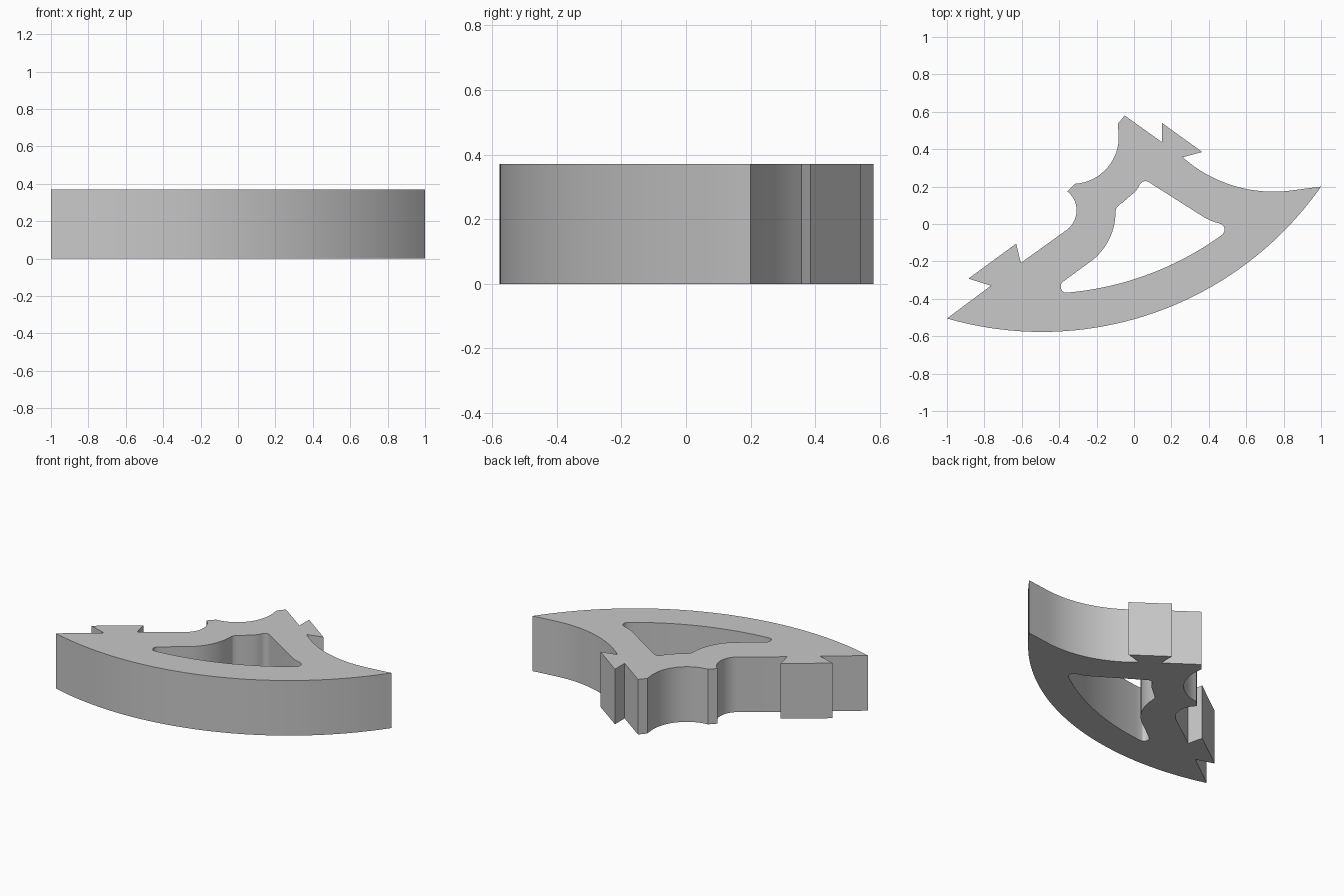
import bpy, bmesh, math
from mathutils import Vector

HEIGHT = 0.37

cube = bpy.data.objects.get("Cube")
if cube:
    bpy.data.objects.remove(cube, do_unlink=True)


def arc(a, mid, b, steps):
    """Points on the circle through a, mid and b, in that order."""
    a, mid, b = Vector(a), Vector(mid), Vector(b)
    u, v = mid - a, b - a
    d = 2 * (u.x * v.y - u.y * v.x)
    uu, vv = u.length_squared, v.length_squared
    centre = a + Vector((v.y * uu - u.y * vv, u.x * vv - v.x * uu)) / d
    start = math.atan2(*(a - centre).yx)
    end = math.atan2(*(b - centre).yx)
    sweep = (end - start) % math.tau
    if d < 0:
        sweep -= math.tau
    radius = (a - centre).length
    angles = [start + sweep * i / steps for i in range(steps + 1)]
    return [(centre.x + radius * math.cos(t), centre.y + radius * math.sin(t)) for t in angles]


# Outer outline: curved outer edge, hollow flank, dovetail, notch, dovetail
outline = (
    arc((-1, -0.505), (-0.5, -0.577), (1, 0.2), 40)
    + arc((0.84, 0.179), (0.65, 0.179), (0.26, 0.357), 16)
    + [(0.365, 0.385), (0.15, 0.54), (0.15, 0.437), (-0.05, 0.58)]
    + [(-0.087, 0.535)]
    + arc((-0.082, 0.48), (-0.143, 0.3), (-0.315, 0.215), 16)
    + arc((-0.356, 0.174), (-0.307, 0.07), (-0.36, -0.032), 14)
    + [(-0.605, -0.208), (-0.63, -0.105), (-0.885, -0.292), (-0.765, -0.33)]
)

# Inner window with rounded corners
window = (
    arc((0.475, -0.055), (0.08, -0.268), (-0.36, -0.367), 24)
    + arc((-0.375, -0.365), (-0.392, -0.335), (-0.375, -0.305), 6)
    + arc((-0.222, -0.193), (-0.142, -0.099), (-0.099, 0.05), 12)
    + arc((-0.097, 0.08), (-0.087, 0.094), (-0.067, 0.11), 4)
    + arc((-0.013, 0.156), (0.012, 0.18), (0.03, 0.21), 4)
    + arc((0.04, 0.222), (0.06, 0.229), (0.085, 0.22), 6)
    + arc((0.365, 0.042), (0.41, 0.018), (0.457, 0.003), 4)
    + arc((0.468, -0.002), (0.484, -0.025), (0.478, -0.05), 5)
)

# Fill the flat section and extrude it to a solid
bm = bmesh.new()
edges = []
for loop in (outline, window):
    verts = [bm.verts.new((x, y, 0)) for x, y in loop]
    edges += [bm.edges.new((verts[i - 1], verts[i])) for i in range(len(verts))]
bmesh.ops.triangle_fill(bm, edges=edges, use_beauty=True, normal=(0, 0, 1))
extruded = bmesh.ops.extrude_face_region(bm, geom=bm.faces[:], use_keep_orig=True)
top = [g for g in extruded["geom"] if isinstance(g, bmesh.types.BMVert)]
bmesh.ops.translate(bm, verts=top, vec=(0, 0, HEIGHT))
bmesh.ops.recalc_face_normals(bm, faces=bm.faces[:])

mesh = bpy.data.meshes.new("curved_bracket")
bm.to_mesh(mesh)
bm.free()
bracket = bpy.data.objects.new("curved_bracket", mesh)
bpy.context.collection.objects.link(bracket)

# Plain grey finish
grey = bpy.data.materials.new("light_grey")
grey.use_nodes = True
colour = (0.58, 0.58, 0.58, 1)
grey.diffuse_color = colour
grey.node_tree.nodes["Principled BSDF"].inputs["Base Color"].default_value = colour
mesh.materials.append(grey)

# Smooth the curved walls, keep the corners crisp
bpy.ops.object.select_all(action="DESELECT")
bracket.select_set(True)
bpy.context.view_layer.objects.active = bracket
bpy.ops.object.shade_smooth_by_angle(angle=math.radians(25))
